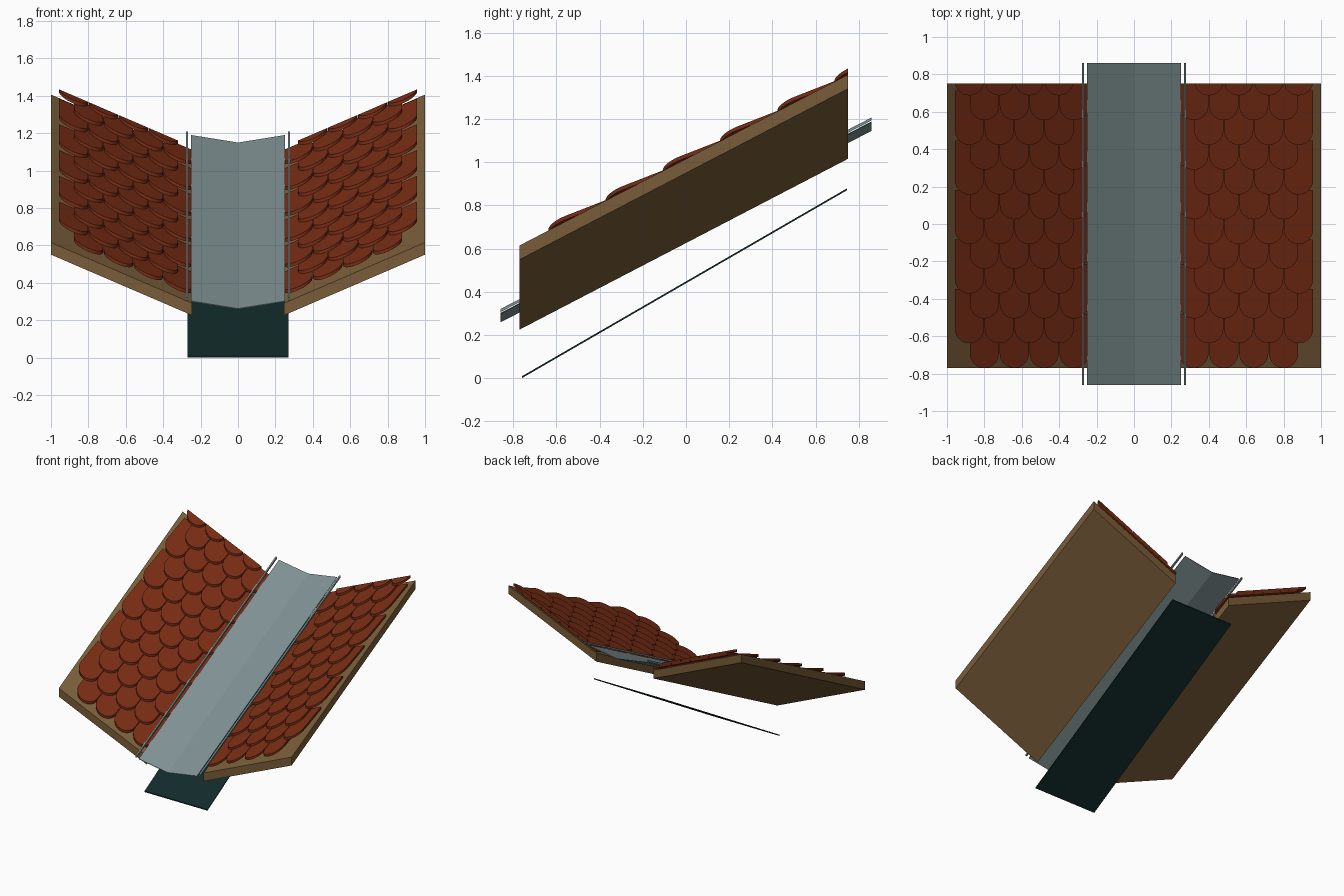
import bpy, math

if "Cube" in bpy.data.objects:
    bpy.data.objects.remove(bpy.data.objects["Cube"])

SLOPE, RISE = 0.52, 0.43   # climb towards the back, climb away from the valley


def deck_z(x, y):
    return 0.615 + SLOPE * (y + 0.77) - RISE * (1 - abs(x))


def material(name, rgb):
    m = bpy.data.materials.new(name)
    m.diffuse_color = (*rgb, 1)
    m.use_nodes = True
    m.node_tree.nodes["Principled BSDF"].inputs["Base Color"].default_value = m.diffuse_color
    return m


terracotta = material("terracotta", (0.19, 0.026, 0.007))
timber = material("timber", (0.19, 0.107, 0.040))
zinc = material("zinc", (0.215, 0.285, 0.295))
felt = material("dark_felt", (0.006, 0.024, 0.024))


def prism(outline, low, high):
    """Closed slab over a plan outline; low/high give z at (x, y)."""
    n = len(outline)
    area = sum(outline[i - 1][0] * outline[i][1] - outline[i][0] * outline[i - 1][1] for i in range(n))
    if area < 0:
        outline = outline[::-1]
    verts = [(x, y, low(x, y)) for x, y in outline] + [(x, y, high(x, y)) for x, y in outline]
    faces = [list(range(n))[::-1], list(range(n, 2 * n))]
    faces += [[i, (i + 1) % n, n + (i + 1) % n, n + i] for i in range(n)]
    return verts, faces


def build(name, pieces, mat):
    verts, faces = [], []
    for v, f in pieces:
        faces += [[i + len(verts) for i in face] for face in f]
        verts += v
    mesh = bpy.data.meshes.new(name)
    mesh.from_pydata(verts, [], faces)
    mesh.materials.append(mat)
    obj = bpy.data.objects.new(name, mesh)
    bpy.context.collection.objects.link(obj)
    return obj


def rect(x0, x1, y0, y1):
    return [(x0, y0), (x1, y0), (x1, y1), (x0, y1)]


def tile(cx, nose, side):
    """Round-nosed tile, tilted so its nose rests on the row below."""
    r, tail = 0.078, min(nose + 0.29, 0.75)
    pts = []
    for i in range(17):
        a = math.pi + math.pi * i / 16
        y = nose + r + r * math.sin(a)
        pts.append((side * (cx + r * math.cos(a)), min(y, tail)))
    pts += [(side * (cx + r), tail), (side * (cx - r), tail)]
    clean = [p for i, p in enumerate(pts) if p != pts[i - 1]]

    def top(x, y):
        return deck_z(x, y) + 0.055 - 0.13 * (y - nose)
    return prism(clean, lambda x, y: top(x, y) - 0.018, top)


for side, label in ((-1, "left"), (1, "right")):
    # sloping timber deck
    build(label + "_roof_deck",
          [prism(rect(side * 0.245, side, -0.77, 0.75), lambda x, y: deck_z(x, y) - 0.065, deck_z)], timber)
    # staggered courses of tiles
    tiles = []
    for row in range(12):
        for col in range(4):
            tiles.append(tile((0.32 if row % 2 == 0 else 0.40) + 0.16 * col, -0.77 + 0.1325 * row, side))
    build(label + "_roof_tiles", tiles, terracotta)
    # raised rail beside the valley
    build(label + "_valley_rail",
          [prism(rect(side * 0.267, side * 0.279, -0.86, 0.86),
                 lambda x, y: 0.306 + 0.516 * (y + 0.86),
                 lambda x, y: 0.320 + 0.516 * (y + 0.86))], zinc)


# V-shaped valley sheet
def valley(x, y):
    return 0.262 + 0.516 * (y + 0.86) + 0.16 * abs(x)


build("valley_flashing",
      [prism(rect(s * 0.25, 0, -0.86, 0.86), lambda x, y: valley(x, y) - 0.004, valley) for s in (-1, 1)], zinc)

# underlay strip below the valley
build("valley_underlay",
      [prism(rect(-0.27, 0.27, -0.76, 0.745),
             lambda x, y: 0.578 * (y + 0.76),
             lambda x, y: 0.578 * (y + 0.76) + 0.009)], felt)
